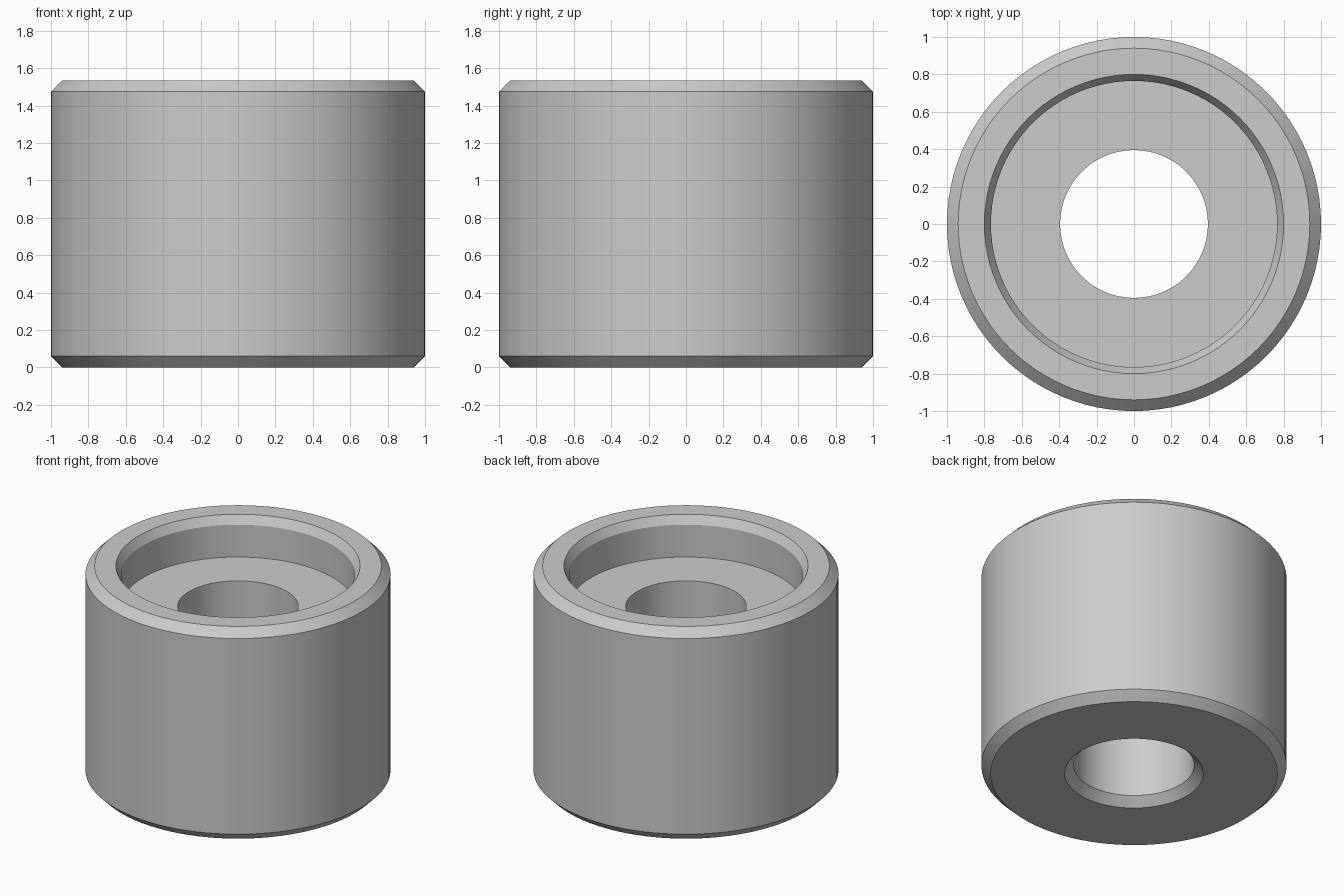
import bpy
import bmesh
import math
from mathutils import Vector

SEGMENTS = 96
HEIGHT = 1.535
CHAMFER = 0.06
HOLE_R = 0.395
BORE_R = 0.765
BORE_FLOOR = 1.242

cube = bpy.data.objects.get("Cube")
if cube:
    bpy.data.objects.remove(cube, do_unlink=True)


def make_material(name, colour):
    mat = bpy.data.materials.new(name)
    mat.use_nodes = True
    mat.diffuse_color = colour
    mat.node_tree.nodes["Principled BSDF"].inputs["Base Color"].default_value = colour
    return mat


def lathe(name, profile, material):
    """Revolve a closed (radius, z) profile around the z axis."""
    bm = bmesh.new()
    verts = [bm.verts.new((r, 0, z)) for r, z in profile]
    edges = [bm.edges.new((v, verts[(i + 1) % len(verts)])) for i, v in enumerate(verts)]
    bmesh.ops.spin(bm, geom=verts + edges, cent=Vector(), axis=Vector((0, 0, 1)),
                   angle=math.tau, steps=SEGMENTS, use_merge=True)
    bmesh.ops.remove_doubles(bm, verts=bm.verts[:], dist=0.0001)
    bmesh.ops.recalc_face_normals(bm, faces=bm.faces[:])
    mesh = bpy.data.meshes.new(name)
    bm.to_mesh(mesh)
    bm.free()
    mesh.materials.append(material)
    obj = bpy.data.objects.new(name, mesh)
    bpy.context.collection.objects.link(obj)
    bpy.ops.object.select_all(action="DESELECT")
    obj.select_set(True)
    bpy.context.view_layer.objects.active = obj
    bpy.ops.object.shade_smooth_by_angle(angle=math.radians(20))
    return obj


grey = make_material("plain_grey", (0.6, 0.6, 0.6, 1))

# Bushing: chamfered cylinder, through hole and wide counterbore on top
lathe("bushing", [
    (HOLE_R + CHAMFER, 0),
    (1 - CHAMFER, 0),
    (1, CHAMFER),
    (1, HEIGHT - CHAMFER),
    (1 - CHAMFER, HEIGHT),
    (0.8, HEIGHT),
    (BORE_R, HEIGHT - CHAMFER),
    (BORE_R, BORE_FLOOR),
    (HOLE_R, BORE_FLOOR),
    (HOLE_R, CHAMFER),
], grey)
